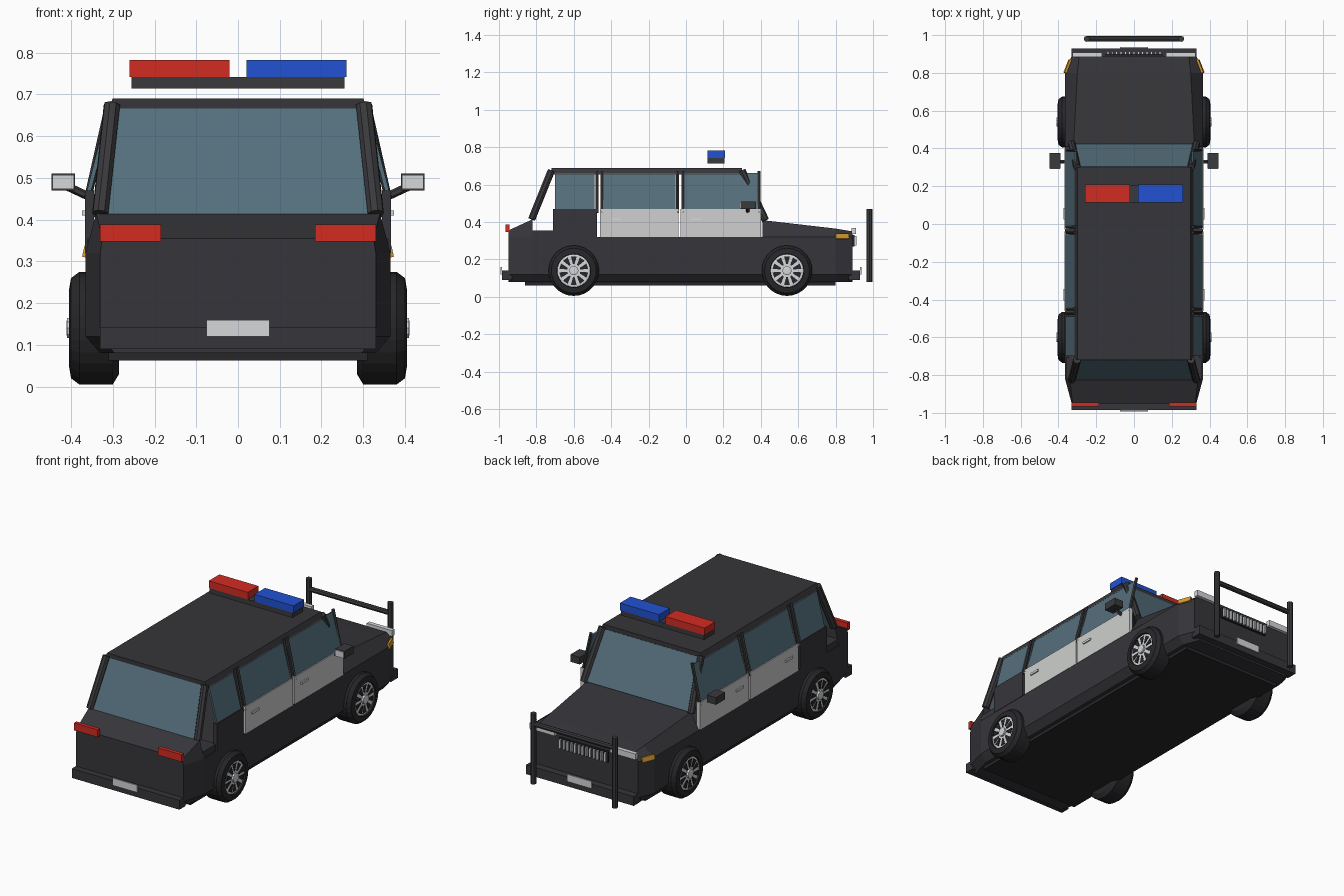
import bpy
import bmesh
import math
from mathutils import Vector

if "Cube" in bpy.data.objects:
    bpy.data.objects.remove(bpy.data.objects["Cube"], do_unlink=True)


def make_material(name, red, green, blue):
    material = bpy.data.materials.new(name)
    material.use_nodes = True
    colour = (red, green, blue, 1)
    material.diffuse_color = colour
    material.node_tree.nodes["Principled BSDF"].inputs["Base Color"].default_value = colour
    return material


charcoal = make_material("charcoal paint", .037, .036, .042)
rubber = make_material("tyre rubber", .02, .02, .023)
trim = make_material("dark trim", .042, .042, .046)
white = make_material("white paint", .62, .63, .62)
silver = make_material("silver", .66, .68, .69)
glass = make_material("tinted glass", .09, .16, .2)
red = make_material("red lens", .65, .025, .016)
blue = make_material("blue lens", .016, .085, .65)
amber = make_material("amber lens", .7, .33, .03)


def finish(name, bm, material):
    """Turn a bmesh into a flat shaded object of one colour."""
    bmesh.ops.recalc_face_normals(bm, faces=bm.faces)
    mesh = bpy.data.meshes.new(name)
    bm.to_mesh(mesh)
    bm.free()
    mesh.materials.append(material)
    obj = bpy.data.objects.new(name, mesh)
    bpy.context.collection.objects.link(obj)
    return obj


def box(name, material, x_range, y_range, z_range):
    bm = bmesh.new()
    bmesh.ops.create_cube(bm, size=1)
    ranges = (x_range, y_range, z_range)
    for vert in bm.verts:
        vert.co = [(low + high) / 2 + unit * (high - low)
                   for unit, (low, high) in zip(vert.co, ranges)]
    return finish(name, bm, material)


def bar(name, material, start, end, radius, sides=8):
    start, end = Vector(start), Vector(end)
    axis = end - start
    bm = bmesh.new()
    bmesh.ops.create_cone(bm, cap_ends=True, segments=sides, radius1=radius,
                          radius2=radius, depth=axis.length)
    turn = axis.to_track_quat("Z", "Y")
    for vert in bm.verts:
        vert.co = turn @ vert.co + (start + end) / 2
    return finish(name, bm, material)


def loft(name, material, sections):
    """Skin mirrored half outlines (x, z), each given at its own y."""
    bm = bmesh.new()
    rings = []
    for y, half in sections:
        outline = half + [(-x, z) for x, z in reversed(half)]
        rings.append([bm.verts.new((x, y, z)) for x, z in outline])
    for ring, following in zip(rings, rings[1:]):
        for i in range(len(ring)):
            j = (i + 1) % len(ring)
            bm.faces.new((ring[i], ring[j], following[j], following[i]))
    bm.faces.new(rings[0])
    bm.faces.new(rings[-1])
    return finish(name, bm, material)


def panel(name, material, corners, thickness=.01):
    bm = bmesh.new()
    bm.faces.new([bm.verts.new(corner) for corner in corners])
    obj = finish(name, bm, material)
    solid = obj.modifiers.new("thickness", "SOLIDIFY")
    solid.thickness = thickness
    solid.offset = 0
    return obj


def wheel(name, side, y, z=.14):
    """Turned tyre and rim with dark slots between the spokes."""
    def point(x, radius, angle):
        return (side * x, y + radius * math.cos(angle), z + radius * math.sin(angle))

    def turned(part, material, profile, count=28):
        bm = bmesh.new()
        rings = [[bm.verts.new(point(x, r, math.tau * i / count)) for i in range(count)]
                 for x, r in profile]
        for ring, following in zip(rings, rings[1:]):
            for i in range(count):
                j = (i + 1) % count
                bm.faces.new((ring[i], ring[j], following[j], following[i]))
        bm.faces.new(rings[0])
        bm.faces.new(rings[-1])
        finish(name + part, bm, material)

    turned("_tyre", rubber, [(.285, .11), (.3, .135), (.38, .135), (.4, .12), (.405, .09), (.39, .088)])
    turned("_rim", silver, [(.38, .088), (.396, .088), (.398, .08)])
    turned("_hub", silver, [(.38, .025), (.409, .025), (.411, .015)], 10)
    bm = bmesh.new()
    for i in range(10):
        middle = math.tau * (i + .5) / 10
        wedge = [(.035, -.12), (.078, -.2), (.078, .2), (.035, .12)]
        bm.faces.new([bm.verts.new(point(.4, r, middle + a)) for r, a in wedge])
    slots = finish(name + "_slots", bm, rubber)
    slots.modifiers.new("thickness", "SOLIDIFY").thickness = .004


# Body shell, hood and rear deck
def lower_section(y, width):
    return y, [(width - .035, .08), (width, .12), (width, .32)]


loft("lower_body", charcoal, [lower_section(-.95, .33), lower_section(-.82, .365),
                              lower_section(.8, .365), lower_section(.89, .33)])
loft("hood", charcoal, [(.41, [(.365, .32), (.32, .41)]),
                        (.8, [(.365, .32), (.3, .365)]),
                        (.89, [(.33, .32), (.29, .35)])])
loft("rear_deck", charcoal, [(-.95, [(.33, .32), (.325, .355)]),
                             (-.82, [(.365, .32), (.34, .415)])])
box("rear_shelf", charcoal, (-.36, .36), (-.82, -.7), (.31, .355))
box("underbody_pan", rubber, (-.31, .31), (-.86, .8), (.062, .085))
loft("roof", charcoal, [(y, [(.315, .655), (.3, .69)]) for y in (-.72, .3)])

# Windscreen and rear window
for name, low_y, high_y in (("windscreen", .42, .3), ("rear_window", -.82, -.715)):
    panel(name, glass, [(-.32, low_y, .412), (.32, low_y, .412),
                        (.29, high_y, .665), (-.29, high_y, .665)])

# Bumpers, plates and grille
for name, outer, inner, plate in (("rear", -.985, -.93, -.993), ("front", .93, .87, .937)):
    box(name + "_bumper", charcoal, (-.33, .33), sorted((outer, inner)), (.09, .142))
    box(name + "_number_plate", silver, (-.075, .075), sorted((outer, plate)), (.12, .16))
box("grille_back", rubber, (-.15, .15), (.88, .9), (.27, .33))
for i in range(13):
    x = -.138 + i * .023
    box("grille_slat", silver, (x - .005, x + .005), (.895, .912), (.275, .325))

# Roof light bar
box("light_bar_base", trim, (-.255, .255), (.115, .205), (.714, .742))
box("red_beacon", red, (-.26, -.02), (.115, .208), (.742, .782))
box("blue_beacon", blue, (.02, .26), (.115, .208), (.742, .782))

# Push bar
bar("push_bar_rail", trim, (-.25, .98, .41), (.25, .98, .41), .014)

# Parts repeated on both sides
for side, prefix in ((1, "left_"), (-1, "right_")):
    def spread(low, high):
        return sorted((side * low, side * high))

    for name, y in (("rear", -.6), ("front", .54)):
        wheel(prefix + name + "_wheel", side, y)

    # Doors, quarter panel and side windows
    for name, back, front, paint in (("quarter", -.71, -.475, charcoal),
                                     ("rear_door", -.46, -.04, white),
                                     ("front_door", -.03, .4, white)):
        box(prefix + name + "_panel", paint, spread(.345, .367), (back, front), (.32, .47))
        panel(prefix + name + "_window", glass,
              [(side * .357, back + .01, .468), (side * .357, front - .015, .468),
               (side * .308, front - .015, .66), (side * .308, back + .01, .66)])
        if paint is white:
            box(prefix + name + "_handle", silver, spread(.36, .374),
                (back + .055, back + .115), (.41, .422))
    for y in (-.475, -.45, -.045, -.015, .39):
        bar(prefix + "window_frame", trim, (side * .36, y, .45), (side * .31, y, .672), .009, 6)

    # Corner pillars
    bar(prefix + "windscreen_pillar", trim, (side * .33, .425, .41), (side * .302, .3, .675), .02)
    bar(prefix + "rear_pillar", trim, (side * .33, -.825, .415), (side * .302, -.72, .675), .02)

    # Mirrors
    bar(prefix + "mirror_arm", trim, (side * .35, .33, .452), (side * .41, .33, .48), .01, 6)
    box(prefix + "mirror", trim, spread(.39, .447), (.295, .375), (.47, .51))
    box(prefix + "mirror_glass", silver, spread(.393, .444), (.29, .296), (.473, .507))

    # Lamps
    box(prefix + "tail_lamp", red, spread(.185, .33), (-.966, -.945), (.347, .388))
    box(prefix + "headlamp", silver, spread(.17, .325), (.885, .908), (.335, .368))
    panel(prefix + "indicator", amber,
          [(side * .368, .8, .31), (side * .341, .87, .31),
           (side * .335, .87, .337), (side * .362, .8, .337)], .012)

    bar(prefix + "push_bar_post", trim, (side * .25, .98, .08), (side * .25, .98, .47), .016)
